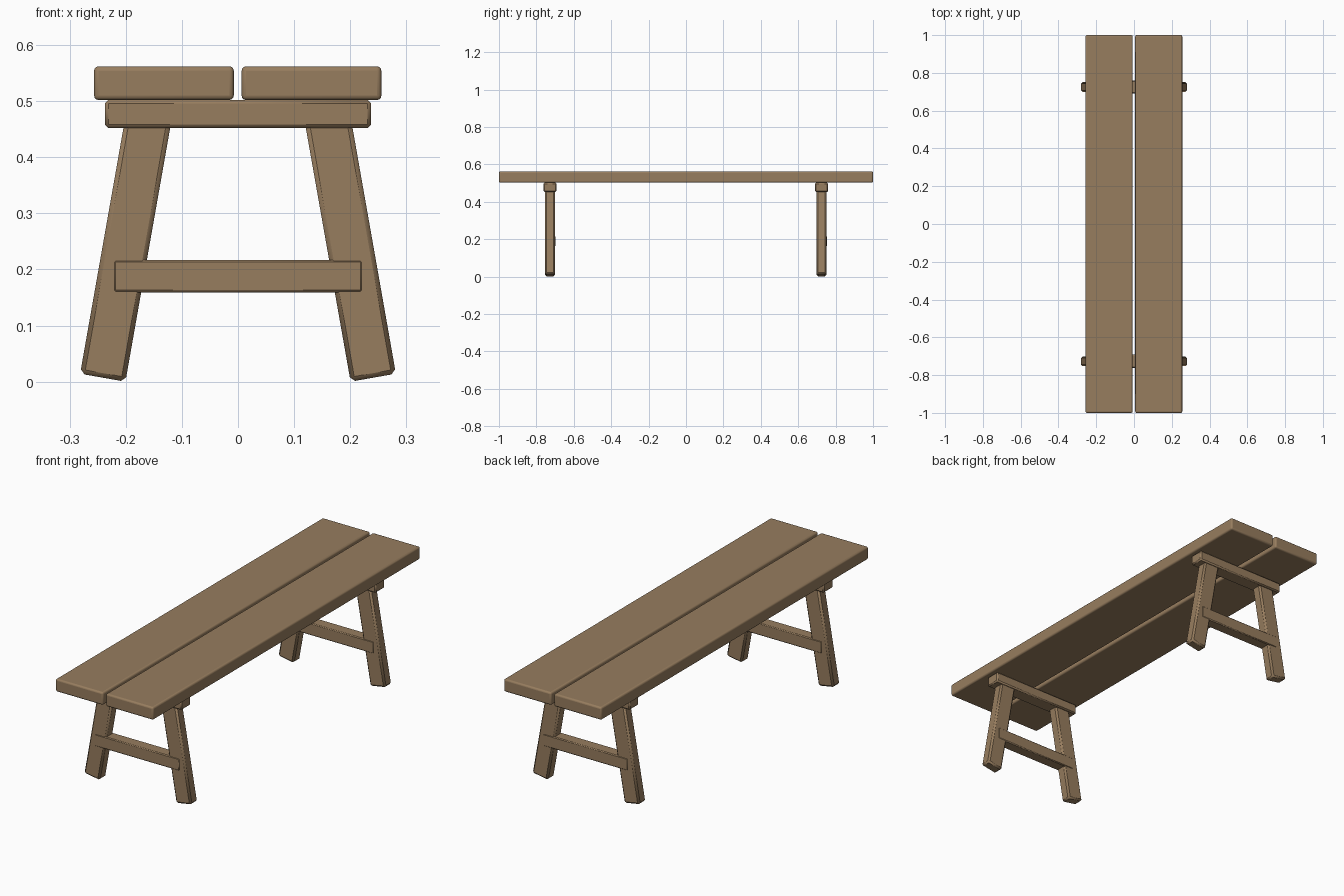
import bpy
from math import radians, sin, cos

cube = bpy.data.objects.get("Cube")
if cube:
    bpy.data.objects.remove(cube, do_unlink=True)

wood = bpy.data.materials.new("brown_wood")
wood.use_nodes = True
colour = (0.31, 0.205, 0.113, 1)
wood.diffuse_color = colour
wood.node_tree.nodes["Principled BSDF"].inputs["Base Color"].default_value = colour


def board(name, centre, size, bevel, segments=1, tilt=0):
    """Bevelled timber, optionally tilted about the y axis."""
    bpy.ops.mesh.primitive_cube_add(size=1, location=centre, rotation=(0, tilt, 0))
    ob = bpy.context.object
    ob.name = name
    ob.scale = size
    bpy.ops.object.transform_apply(location=False, rotation=False, scale=True)
    mod = ob.modifiers.new("rounded_edges", "BEVEL")
    mod.width = bevel
    mod.segments = segments
    ob.data.materials.append(wood)
    bpy.ops.object.shade_smooth_by_angle(angle=radians(30))
    return ob


# Seat planks
for side, x in (("left", 0.131), ("right", -0.132)):
    board(f"seat_plank_{side}", (x, 0, 0.532), (0.249, 2, 0.06), 0.008, 3)

# Trestles: cross beam, stretcher and two splayed legs at each end
splay, length, width = radians(10), 0.475, 0.082
for end, y in (("front", -0.727), ("back", 0.725)):
    board(f"{end}_cross_beam", (0, y, 0.477), (0.474, 0.07, 0.05), 0.006)
    board(f"{end}_stretcher", (0, y, 0.188), (0.444, 0.056, 0.058), 0.004)
    for side, s in (("left", 1), ("right", -1)):
        x = 0.241 - sin(splay) * length / 2
        z = width / 2 * sin(splay) + cos(splay) * length / 2
        board(f"{end}_leg_{side}", (s * x, y, z), (width, 0.052, length),
              0.008, 1, -s * splay)
